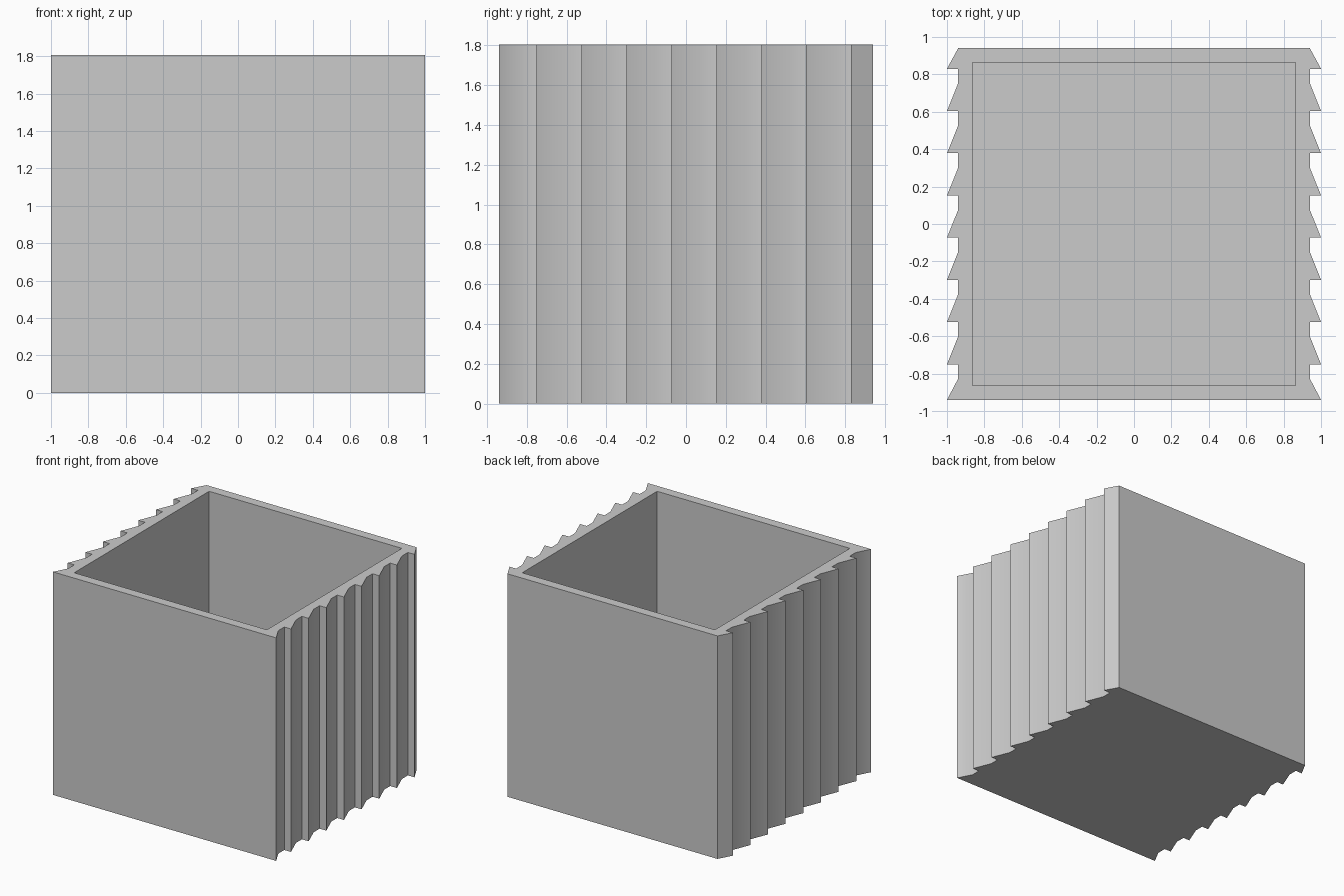
import bpy, bmesh, math

cube = bpy.data.objects.get("Cube")
if cube:
    bpy.data.objects.remove(cube, do_unlink=True)

HEIGHT, HALF, TIP = 1.805, 0.94, 1.0
INNER, FLOOR = 0.863, 0.075
PITCH, FLAT, TEETH = 0.2258, 0.076, 7

grey = bpy.data.materials.new("plain grey")
grey.use_nodes = True
colour = (0.6, 0.6, 0.6, 1)
grey.diffuse_color = colour
grey.node_tree.nodes["Principled BSDF"].inputs["Base Color"].default_value = colour

# Sawtooth profile of the left wall, from back to front
side = [(HALF, HALF)]
for i in range(TEETH + 1):
    y = 0.83 - i * PITCH
    side += [(TIP, y), (HALF, y), (HALF, y - FLAT)]
side.append((TIP, -HALF))
outline = side + [(-x, y) for x, y in reversed(side)]
opening = [(INNER, INNER), (INNER, -INNER), (-INNER, -INNER), (-INNER, INNER)]

bm = bmesh.new()


def ring(points, z):
    return [bm.verts.new((x, y, z)) for x, y in points]


def walls(lower, upper):
    for i in range(len(lower)):
        j = (i + 1) % len(lower)
        bm.faces.new((lower[i], lower[j], upper[j], upper[i]))


# Ribbed outer shell with base
base, top = ring(outline, 0), ring(outline, HEIGHT)
bm.faces.new(base)
walls(base, top)

# Square cavity with floor
floor, lip = ring(opening, FLOOR), ring(opening, HEIGHT)
bm.faces.new(floor)
walls(floor, lip)

# Flat rim joining the shell and the cavity
rim_edges = [e for e in bm.edges if e.is_boundary]
bmesh.ops.triangle_fill(bm, edges=rim_edges, use_beauty=True, normal=(0, 0, 1))
bmesh.ops.recalc_face_normals(bm, faces=bm.faces)

mesh = bpy.data.meshes.new("ribbed_box")
bm.to_mesh(mesh)
bm.free()
mesh.materials.append(grey)
box = bpy.data.objects.new("ribbed_box", mesh)
bpy.context.collection.objects.link(box)

# Soft shading along the ribs, crisp corners
bpy.ops.object.select_all(action="DESELECT")
box.select_set(True)
bpy.context.view_layer.objects.active = box
bpy.ops.object.shade_smooth_by_angle(angle=math.radians(30))
